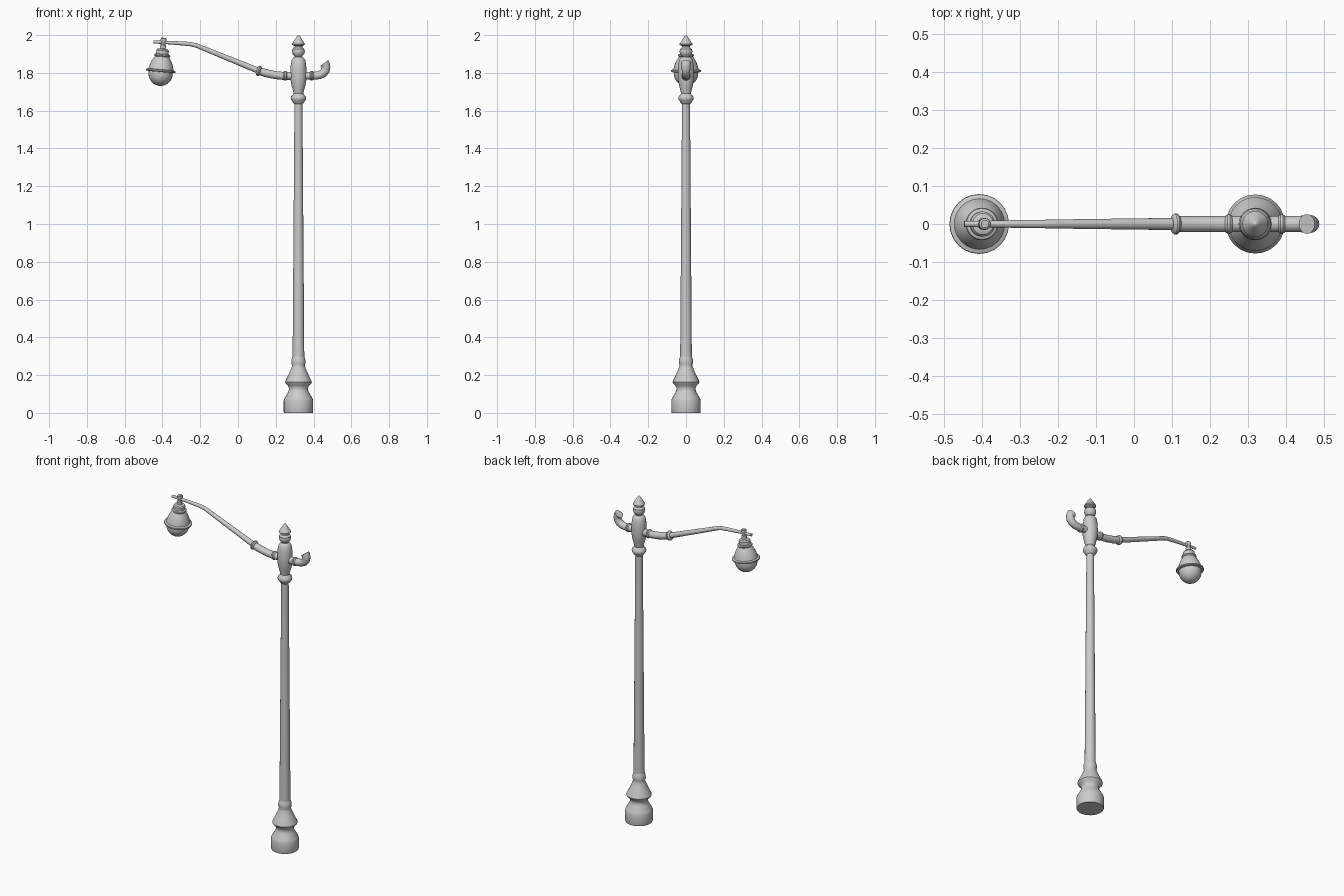
import bpy, bmesh, math
from mathutils import Vector, Matrix

SIDES = 24


def skin(name, rings, sides=SIDES, angle=35):
    """Join rings of points into a capped, smooth-shaded surface."""
    bm = bmesh.new()
    loops = [[bm.verts.new(p) for p in ring] for ring in rings]
    for a, b in zip(loops, loops[1:]):
        for i in range(sides):
            j = (i + 1) % sides
            bm.faces.new((a[i], a[j], b[j], b[i]))
    bm.faces.new(loops[0])
    bm.faces.new(loops[-1])
    bmesh.ops.recalc_face_normals(bm, faces=bm.faces)
    mesh = bpy.data.meshes.new(name)
    bm.to_mesh(mesh)
    bm.free()
    ob = bpy.data.objects.new(name, mesh)
    bpy.context.collection.objects.link(ob)
    bpy.ops.object.select_all(action='DESELECT')
    ob.select_set(True)
    bpy.context.view_layer.objects.active = ob
    bpy.ops.object.shade_smooth_by_angle(angle=math.radians(angle))
    return ob


def lathe(name, profile, matrix, sides=SIDES):
    """Turn (radius, z) pairs around z, then place with matrix."""
    turn = [2 * math.pi * i / sides for i in range(sides)]
    return skin(name, [[matrix @ Vector((r * math.cos(t), r * math.sin(t), z)) for t in turn]
                       for r, z in profile], sides)


def tube(name, path, sides=16):
    """Sweep circles along (x, z, radius) points in the xz plane."""
    rings = []
    for k, (x, z, r) in enumerate(path):
        a, b = path[max(k - 1, 0)], path[min(k + 1, len(path) - 1)]
        d = Vector((b[0] - a[0], 0, b[1] - a[1])).normalized()
        n = Vector((-d.z, 0, d.x))
        rings.append([Vector((x, 0, z)) + r * (math.cos(t) * n + math.sin(t) * Vector((0, 1, 0)))
                      for t in (2 * math.pi * i / sides for i in range(sides))])
    return skin(name, rings, sides)


post = Matrix.Translation((0.32, 0, 0))

# Pedestal
lathe("base", [(0.076, 0), (0.078, 0.006), (0.078, 0.065), (0.074, 0.078), (0.056, 0.108),
               (0.052, 0.118), (0.05, 0.13), (0.056, 0.145), (0.068, 0.156), (0.071, 0.163),
               (0.068, 0.172), (0.054, 0.2), (0.043, 0.225), (0.035, 0.245), (0.034, 0.252),
               (0.038, 0.265), (0.037, 0.28), (0.032, 0.297), (0.03, 0.302)], post)
# Tapered shaft
lathe("shaft", [(0.031, 0.29), (0.021, 1.65)], post)
# Collar and swollen head that carries the arms
lathe("head", [(0.022, 1.636), (0.03, 1.643), (0.032, 1.65), (0.039, 1.657), (0.041, 1.666),
               (0.038, 1.677), (0.029, 1.685), (0.026, 1.692), (0.029, 1.705), (0.037, 1.735),
               (0.042, 1.765), (0.043, 1.8), (0.041, 1.84), (0.036, 1.868), (0.028, 1.88),
               (0.02, 1.885)], post)
# Finial
lathe("finial", [(0.02, 1.875), (0.02, 1.888), (0.03, 1.898), (0.034, 1.912), (0.032, 1.926),
                 (0.022, 1.936), (0.021, 1.942), (0.033, 1.948), (0.034, 1.953), (0.026, 1.966),
                 (0.014, 1.985), (0.006, 1.997), (0.001, 2.0)], post)

# Arm: thick sleeve, then tapering rod bent level at the end
tube("arm_sleeve", [(0.32, 1.785, 0.021), (0.24, 1.784, 0.021), (0.20, 1.788, 0.021),
                    (0.15, 1.798, 0.021), (0.105, 1.812, 0.021)])
tube("arm_rod", [(0.13, 1.803, 0.016), (0.10, 1.815, 0.016), (-0.20, 1.937, 0.012),
                 (-0.22, 1.945, 0.0115), (-0.245, 1.951, 0.011), (-0.28, 1.955, 0.011),
                 (-0.36, 1.96, 0.009), (-0.448, 1.964, 0.008)])

# Upturned hook on the other side
tube("hook", [(0.32, 1.785, 0.021), (0.405, 1.785, 0.021), (0.43, 1.788, 0.0215),
              (0.45, 1.797, 0.022), (0.463, 1.812, 0.0225), (0.466, 1.828, 0.023),
              (0.464, 1.841, 0.024), (0.456, 1.852, 0.026)])

# Ring collars on the arm and hook
for name, x, z, slope, r in (("arm_end_ring", 0.11, 1.811, -0.28, 0.028),
                             ("arm_root_ring", 0.25, 1.785, 0, 0.026),
                             ("hook_root_ring", 0.39, 1.785, 0, 0.026)):
    m = Matrix.Translation((x, 0, z)) @ Matrix.Rotation(math.pi / 2 - slope, 4, 'Y')
    lathe(name, [(0.018, -0.011), (r - 0.004, -0.008), (r, -0.003), (r, 0.003),
                 (r - 0.004, 0.008), (0.018, 0.011)], m, 16)

# Lamp, hanging slightly tilted from the arm tip
lamp = Matrix.Translation((-0.395, 0, 1.964)) @ Matrix.Rotation(math.radians(5), 4, 'Y')
lathe("lamp_hanger", [(0.010, 0.022), (0.015, 0.018), (0.016, 0.008), (0.012, 0),
                      (0.012, -0.012), (0.015, -0.016), (0.015, -0.05)], lamp, 16)
lathe("lamp_shade", [(0.015, -0.035), (0.028, -0.039), (0.033, -0.046), (0.033, -0.064),
                     (0.041, -0.067), (0.043, -0.073), (0.038, -0.079), (0.044, -0.088),
                     (0.055, -0.108), (0.063, -0.130), (0.067, -0.146), (0.078, -0.150),
                     (0.079, -0.155), (0.077, -0.159), (0.062, -0.160)], lamp)
globe = [(0.064 * math.cos(a), -0.168 - 0.066 * math.sin(a))
         for a in (math.radians(9 * i) for i in range(10))]
lathe("lamp_globe", [(0.064, -0.155)] + globe[:-1] + [(0.001, -0.234)], lamp)
